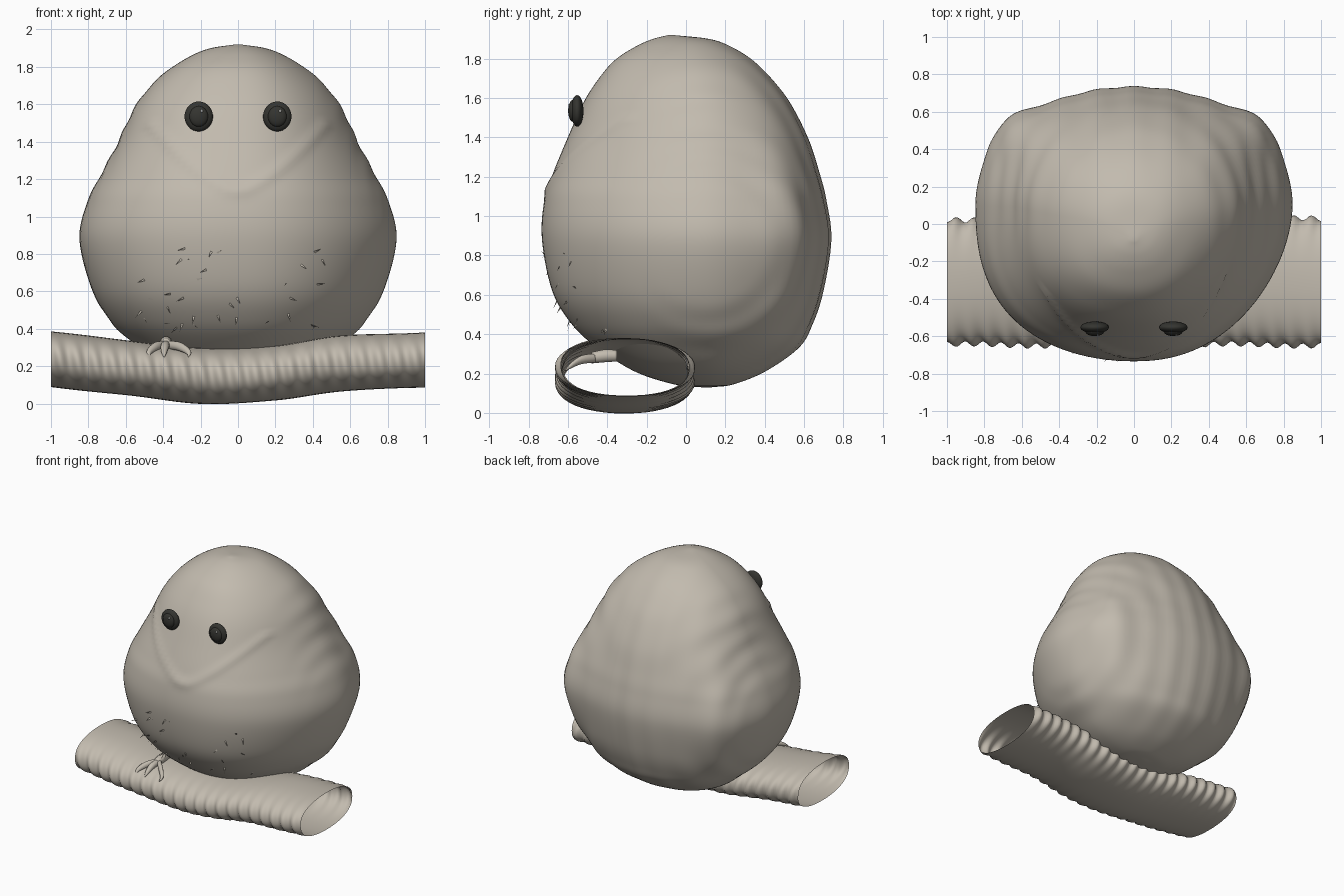
import bpy, bmesh, math, random
from math import sin, cos, pi, exp, copysign
from mathutils import Vector
from mathutils.bvhtree import BVHTree

cube = bpy.data.objects.get("Cube")
if cube:
    bpy.data.objects.remove(cube, do_unlink=True)


def material(name, rgb):
    m = bpy.data.materials.new(name)
    m.use_nodes = True
    m.diffuse_color = (*rgb, 1)
    m.node_tree.nodes["Principled BSDF"].inputs["Base Color"].default_value = (*rgb, 1)
    return m


plumage = material("warm_grey", (0.54, 0.495, 0.425))
dark = material("eye_black", (0.035, 0.035, 0.03))
shine = material("eye_shine", (0.4, 0.4, 0.38))


def finish(name, bm, mat, smooth=True):
    mesh = bpy.data.meshes.new(name)
    bmesh.ops.recalc_face_normals(bm, faces=bm.faces)
    bm.to_mesh(mesh)
    bm.free()
    mesh.materials.append(mat)
    for p in mesh.polygons:
        p.use_smooth = smooth
    obj = bpy.data.objects.new(name, mesh)
    bpy.context.collection.objects.link(obj)
    return obj


def loft(name, rings, mat, capped=True):
    """Skin a list of closed rings of equal length."""
    bm = bmesh.new()
    rows = [[bm.verts.new(p) for p in ring] for ring in rings]
    n = len(rows[0])
    for a, b in zip(rows, rows[1:]):
        for i in range(n):
            j = (i + 1) % n
            bm.faces.new((a[i], a[j], b[j], b[i]))
    if capped:
        bm.faces.new(rows[0])
        bm.faces.new(rows[-1])
    return finish(name, bm, mat)


def spline(points, steps):
    """Resample tuples with a Catmull-Rom curve."""
    pts = [Vector(p) for p in points]
    pts = [pts[0] * 2 - pts[1]] + pts + [pts[-1] * 2 - pts[-2]]
    out = []
    for a, b, c, d in zip(pts, pts[1:], pts[2:], pts[3:]):
        for k in range(steps):
            t = k / steps
            out.append(0.5 * (2 * b + (c - a) * t + (2 * a - 5 * b + 4 * c - d) * t * t
                              + (3 * b - a - 3 * c + d) * t ** 3))
    return out + [pts[-2]]


def oval(angle, power):
    c, s = cos(angle), sin(angle)
    return (copysign(abs(c) ** (2 / power), c), copysign(abs(s) ** (2 / power), s))


def bell(value, centre, width):
    return exp(-((value - centre) / width) ** 2)


# Body: height, half width, front y, back y
PROFILE = [
    (0.13, 0.02, 0.08, 0.13), (0.145, 0.2, -0.06, 0.24), (0.21, 0.4, -0.26, 0.4),
    (0.33, 0.57, -0.45, 0.57), (0.45, 0.69, -0.58, 0.64), (0.62, 0.785, -0.68, 0.695),
    (0.88, 0.848, -0.732, 0.735), (1.08, 0.805, -0.72, 0.71), (1.22, 0.735, -0.675, 0.675),
    (1.39, 0.645, -0.605, 0.62), (1.57, 0.56, -0.525, 0.53), (1.69, 0.475, -0.45, 0.44),
    (1.79, 0.365, -0.365, 0.34), (1.86, 0.25, -0.26, 0.23), (1.9, 0.145, -0.17, 0.12),
    (1.92, 0.015, -0.09, -0.06),
]


def body_ring(row, n=120):
    z, w, front, back = row
    mid = front + 0.57 * (back - front)
    ring = []
    for i in range(n):
        a = 2 * pi * i / n
        # the right breast is fuller than the left one
        power = 2 if sin(a) > 0 else 2.15 - 0.3 * cos(a)
        u, v = oval(a, power)
        x = w * u
        y = mid + v * (back - mid if v > 0 else mid - front)
        # folded wing tips bulge at both back corners
        corner = bell(abs(a - pi / 2), 0.87, 0.26)
        push = 0.06 * corner * bell(z, 0.95, 0.45)
        # soft plumage waves sweeping around the flanks and back
        r = math.hypot(y - 0.1, z - 0.85)
        flank = min(1, w * 1.3) * min(1, max(0, r * 4 - 1)) * min(1, max(0, 1 + 2 * v))
        push += 0.005 * flank * abs(u) * cos(2 * pi * r / 0.15)
        if v > 0:
            push += 0.004 * v * cos(x * 32) * min(1, w * 1.3)
        # raised rim of the face
        if v < -0.3 and z < 1.5:
            push += 0.011 * bell(z, 1.11 + 0.5 * math.hypot(x, 0.05) + 0.7 * x * x, 0.035)
        ring.append((x + u * push, y + v * push, z))
    return ring


body = loft("body", [body_ring(r) for r in spline(PROFILE, 7)], plumage)

# Branch: open hollow tube, x and centre height
PATH = [(-1, 0.237), (-0.6, 0.192), (-0.2, 0.148), (0.2, 0.163), (0.55, 0.214), (1, 0.233)]


def branch_ring(p, n=48):
    x, z = p
    ring = []
    for i in range(n):
        a = 2 * pi * i / n
        u, v = oval(a, 2.2)
        ridge = 0.014 * abs(cos(a)) ** 3 * cos(2 * pi * x / 0.095 + 2 * sin(a))
        ridge += 0.006 * sin(x * 9 + a * 2)
        ring.append((x, -0.31 + u * (0.337 + ridge), z + v * (0.148 + 0.3 * ridge)))
    return ring


loft("branch", [branch_ring(p) for p in spline(PATH, 34)], plumage, capped=False)


def limb(name, points):
    """Tapered tube along a path of (x, y, z, radius)."""
    rings = []
    for x, y, z, r in spline(points, 4):
        rings.append([(x + r * cos(k * pi / 5), y, z + r * sin(k * pi / 5)) for k in range(10)])
    loft(name, rings, plumage)


def ball(name, centre, scale, mat):
    bm = bmesh.new()
    bmesh.ops.create_uvsphere(bm, u_segments=32, v_segments=16, radius=1)
    bmesh.ops.scale(bm, vec=scale, verts=bm.verts)
    bmesh.ops.translate(bm, vec=centre, verts=bm.verts)
    return finish(name, bm, mat)


# The left foot sits lower, sunk into the branch
for side, label, sink in ((1, "left", 0.035), (-1, "right", 0)):
    # Eyes
    x = 0.21 * side
    ball(label + "_eye", (x, -0.553, 1.535), (0.076, 0.032, 0.08), dark)
    ball(label + "_pupil", (x, -0.575, 1.535), (0.05, 0.024, 0.055), dark)
    ball(label + "_eye_shine", (x + 0.015, -0.59, 1.563), (0.008, 0.008, 0.009), shine)

    # Feet
    x, z = 0.385 * side, 0.315 - sink
    limb(label + "_leg", [(x, -0.35, z + 0.01, 0.03), (x, -0.41, z + 0.01, 0.034),
                          (x, -0.48, z, 0.03)])
    for toe, spread in (("outer", 0.09), ("middle", 0.01), ("inner", -0.12)):
        tip = x + spread * side
        limb(f"{label}_{toe}_toe", [(x, -0.45, z, 0.024),
                                    (x + spread * side * 0.6, -0.53, z - 0.01, 0.023),
                                    (tip, -0.585, z - 0.04, 0.015),
                                    (tip, -0.615, z - 0.065, 0.003)])

# Loose belly feathers: small slivers lifting off the surface
random.seed(4)
tree = BVHTree.FromPolygons([v.co for v in body.data.vertices],
                            [p.vertices[:] for p in body.data.polygons])
bm = bmesh.new()
for _ in range(34):
    x, z = random.uniform(-0.55, 0.52), random.uniform(0.38, 0.83)
    hit, normal, _, _ = tree.ray_cast(Vector((x, -2, z)), Vector((0, 1, 0)))
    if hit is None:
        continue
    if normal.y > 0:
        normal = -normal
    along = Vector((random.uniform(-1, 1), 0, random.uniform(-0.8, 0.4))).normalized()
    across = normal.cross(along).normalized() * 0.006
    tip = hit + along * 0.035 + normal * 0.02
    bm.faces.new([bm.verts.new(p) for p in (hit - across, hit + across, tip)])
finish("belly_feathers", bm, plumage, smooth=False)
